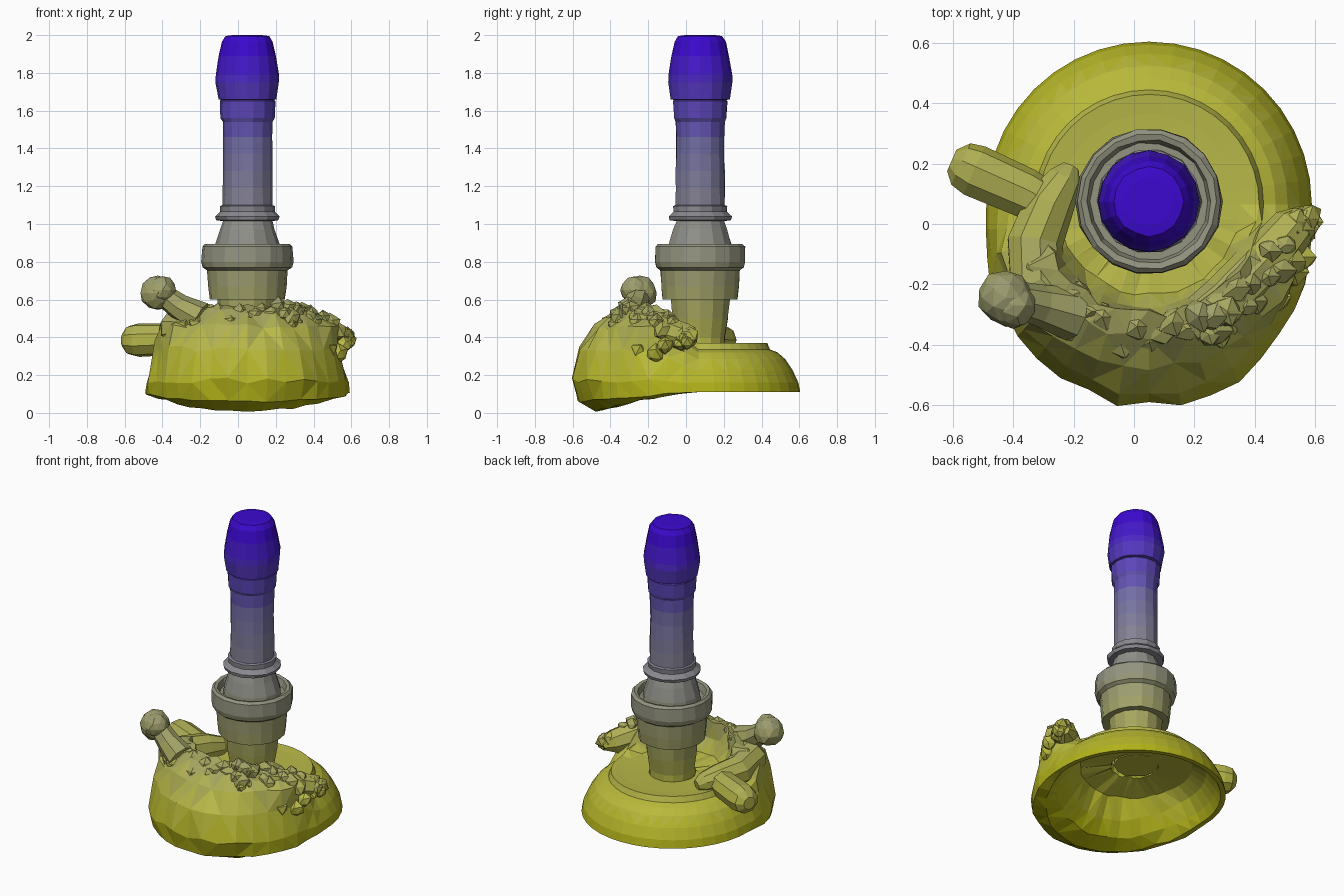
import bpy, bmesh, math, random
from mathutils import Vector

if "Cube" in bpy.data.objects:
    bpy.data.objects.remove(bpy.data.objects["Cube"])

random.seed(4)
CX, CY = 0.05, 0.075

# Height-based colour fade: olive yellow -> grey -> blue
STOPS = [(0.0, (0.68, 0.68, 0.04)), (0.35, (0.73, 0.73, 0.28)), (0.55, (0.64, 0.64, 0.38)),
         (0.95, (0.56, 0.56, 0.53)), (1.4, (0.44, 0.42, 0.65)), (2.0, (0.23, 0.04, 0.82))]
BANDS = 24


def colour(z):
    for (z0, a), (z1, b) in zip(STOPS, STOPS[1:]):
        if z <= z1:
            t = (z - z0) / (z1 - z0)
            return [(p + (q - p) * t) ** 2.2 for p, q in zip(a, b)] + [1]


MATS = []
for i in range(BANDS):
    m = bpy.data.materials.new(f"fade_{i:02d}")
    m.diffuse_color = colour((i + 0.5) * 2 / BANDS)
    m.use_nodes = True
    m.node_tree.nodes["Principled BSDF"].inputs["Base Color"].default_value = m.diffuse_color
    MATS.append(m)


def finish(name, bm):
    bmesh.ops.recalc_face_normals(bm, faces=bm.faces)
    me = bpy.data.meshes.new(name)
    used = {}
    for f in bm.faces:
        band = max(0, min(BANDS - 1, int(f.calc_center_median().z * BANDS / 2)))
        if band not in used:
            used[band] = len(used)
            me.materials.append(MATS[band])
        f.material_index = used[band]
    bm.to_mesh(me)
    bm.free()
    ob = bpy.data.objects.new(name, me)
    bpy.context.collection.objects.link(ob)
    return ob


def skin(bm, rings, closed_loop=False):
    n = len(rings[0])
    count = len(rings) if closed_loop else len(rings) - 1
    for i in range(count):
        a, b = rings[i], rings[(i + 1) % len(rings)]
        for j in range(n):
            k = (j + 1) % n
            bm.faces.new((a[j], a[k], b[k], b[j]))
    if not closed_loop:
        bm.faces.new(rings[0])
        bm.faces.new(rings[-1])


def lathe(name, profile, sides, jitter=0.0):
    bm = bmesh.new()
    rings = []
    for r, z in profile:
        ring = []
        for j in range(sides):
            a = 2 * math.pi * j / sides
            rr = r + random.uniform(-jitter, jitter)
            ring.append(bm.verts.new((CX + rr * math.cos(a), CY + rr * math.sin(a), z)))
        rings.append(ring)
    skin(bm, rings)
    return finish(name, bm)


def limb(name, points, radii, sides=8):
    bm = bmesh.new()
    pts = [Vector(p) for p in points]
    rings = []
    for i, (p, r) in enumerate(zip(pts, radii)):
        t = (pts[min(i + 1, len(pts) - 1)] - pts[max(i - 1, 0)]).normalized()
        u = t.cross(Vector((0, 0, 1))).normalized()
        v = u.cross(t)
        rings.append([bm.verts.new(p + r * (u * math.cos(a) + v * math.sin(a)))
                      for a in (2 * math.pi * j / sides for j in range(sides))])
    skin(bm, rings)
    return finish(name, bm)


def lumps(name, specs, jitter=0.15, level=1):
    bm = bmesh.new()
    for p, r in specs:
        vs = bmesh.ops.create_icosphere(bm, subdivisions=level, radius=r)["verts"]
        for v in vs:
            v.co = v.co * random.uniform(1 - jitter, 1 + jitter) + Vector(p)
    return finish(name, bm)


def smooth(a, b, x):
    t = max(0, min(1, (x - a) / (b - a)))
    return t * t * (3 - 2 * t)


# Hollow base: low dish rim at the back swelling into a tall rounded bulge at the front
BACK = [(.14, .36), (.30, .365), (.365, .37), (.38, .335), (.42, .32), (.46, .285), (.50, .225),
        (.53, .16), (.54, .11), (.51, .11), (.48, .17), (.42, .25), (.34, .30), (.14, .31)]
FRONT = [(.14, .36), (.30, .37), (.34, .46), (.365, .565), (.44, .545), (.54, .46), (.625, .34),
         (.67, .17), (.64, .06), (.54, .01), (.42, .04), (.36, .13), (.30, .26), (.14, .31)]
bm = bmesh.new()
sections = []
SEG = 40
for j in range(SEG):
    a = 2 * math.pi * j / SEG
    s = max(0, -math.sin(a))
    top = smooth(0.0, 0.55, s)
    sec = []
    for i, ((r0, z0), (r1, z1)) in enumerate(zip(BACK, FRONT)):
        wr = top if 2 <= i <= 5 else s ** 1.3
        wz = top if i <= 6 else s ** 1.4
        lump = 0.016 * top if 3 <= i <= 7 else 0.007 * top
        r = r0 + (r1 - r0) * wr + random.uniform(-lump, lump)
        z = z0 + (z1 - z0) * wz + random.uniform(-lump, lump)
        sec.append(bm.verts.new((CX + r * math.cos(a), CY - 0.01 + r * math.sin(a), max(z, 0))))
    sections.append(sec)
skin(bm, sections, closed_loop=True)
bmesh.ops.triangulate(bm, faces=bm.faces)
finish("bulging_base", bm)

# Stem and flared cup with a recessed rim
lathe("stem", [(.13, .31), (.135, .40), (.15, .50), (.16, .62)], 14, 0.005)
lathe("cup", [(.15, .60), (.20, .60), (.207, .67), (.212, .755), (.235, .77), (.243, .80),
              (.24, .88), (.225, .895), (.205, .89), (.195, .85), (.12, .85)], 18, 0.003)

# Tapered neck, ring moulding and long shaft
lathe("shaft", [(.175, .84), (.17, .89), (.145, .97), (.13, 1.015), (.165, 1.02), (.172, 1.04),
                (.142, 1.065), (.145, 1.095), (.132, 1.10), (.131, 1.19), (.131, 1.28),
                (.130, 1.37), (.130, 1.46), (.132, 1.54), (.142, 1.56), (.147, 1.65),
                (.13, 1.67)], 14, 0.003)

# Rounded tip
lathe("tip", [(.13, 1.655), (.155, 1.66), (.168, 1.75), (.167, 1.79), (.152, 1.89),
              (.135, 1.965), (.115, 1.995), (.08, 2.0)], 16, 0.003)

# Side stub and curved shoulder on the left
limb("side_stub", [(-.28, .06, .40), (-.36, .10, .39), (-.53, .175, .385), (-.575, .197, .385),
                   (-.605, .21, .385)], [.075, .085, .09, .078, .04], 9)
limb("left_shoulder", [(-.22, -.30, .45), (-.32, -.20, .45), (-.33, -.06, .42), (-.28, .07, .41),
                       (-.23, .15, .40), (-.21, .19, .39)], [.09, .10, .095, .085, .06, .03], 9)

# Knob on a short neck
limb("knob_neck", [(-.20, -.30, .50), (-.31, -.27, .56), (-.39, -.25, .62)], [.09, .07, .06], 8)
lumps("knob", [((-.425, -.245, .635), .093), ((-.40, -.27, .65), .075)], 0.06, 2)

# Clustered arm on the right
path = [(.18, -.34, .49), (.30, -.26, .48), (.42, -.14, .44), (.53, -.01, .40), (.57, .04, .38)]
limb("right_arm", path, [.07, .09, .09, .075, .03], 8)
cluster = []
for p, q in zip(path, path[1:]):
    for k in range(7):
        c = Vector(p).lerp(Vector(q), (k + random.random()) / 7)
        a = -0.6 + 2.3 * ((k * 3) % 7) / 6
        out = Vector((.68 * math.cos(a), -.73 * math.cos(a), math.sin(a)))
        x_room = 0.07 if c.x < .5 else 0.035
        cluster.append((c + out * x_room, random.uniform(.038, .056)))
cluster += [((.56, -.11, .36), .045), ((.53, -.16, .31), .05), ((.47, -.24, .33), .055),
            ((.31, -.29, .545), .05)]
lumps("right_cluster", cluster, 0.2)

# Low berries along the front ridge
ridge = []
for k in range(15):
    a = math.radians(226 + k * 5.5)
    r = random.uniform(.38, .52)
    ridge.append(((CX + r * math.cos(a), CY + r * math.sin(a), .53 - max(0, r - .42) * .8),
                  random.uniform(.04, .055)))
lumps("front_ridge", ridge, 0.2)
